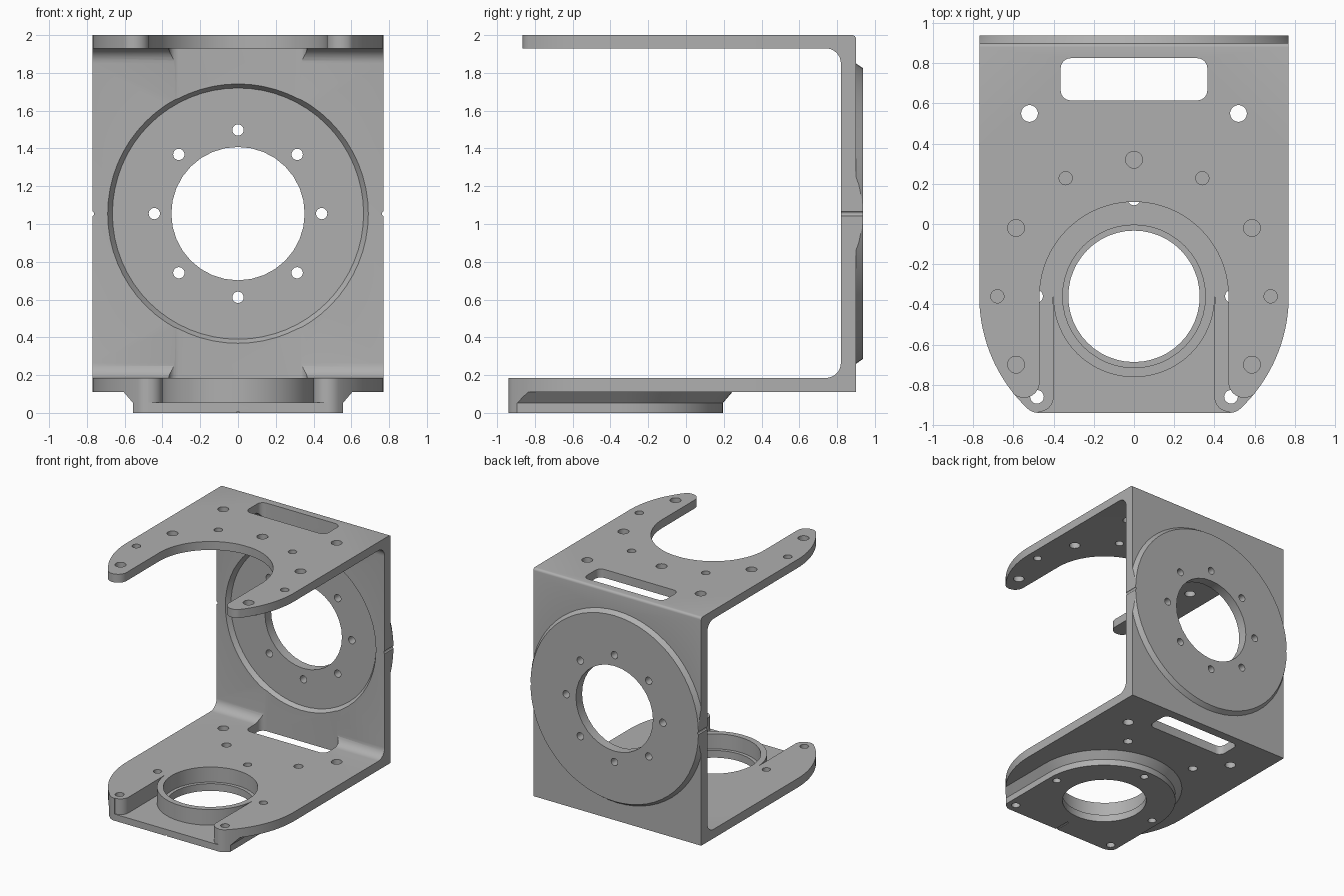
import bpy
import bmesh
from math import pi, cos, sin, atan2

cube = bpy.data.objects.get("Cube")
if cube:
    bpy.data.objects.remove(cube, do_unlink=True)

metal = bpy.data.materials.new("grey_metal")
metal.use_nodes = True
GREY = (0.43, 0.43, 0.43, 1)
metal.diffuse_color = GREY
metal.node_tree.nodes["Principled BSDF"].inputs["Base Color"].default_value = GREY

AXES = {"Z": lambda a, b, c: (a, b, c),
        "Y": lambda a, b, c: (a, c, b),
        "X": lambda a, b, c: (c, a, b)}
HALF = 0.77          # half width of the bracket, also the nose radius
BORE_Y = -0.36       # centre of the lower bore
DISC_Z = 1.055       # centre of the back disc


def arc(cx, cy, r, start, end, n=24):
    return [(cx + r * cos(start + (end - start) * i / n),
             cy + r * sin(start + (end - start) * i / n)) for i in range(n + 1)]


def circle(cx, cy, r, n=48):
    return arc(cx, cy, r, 0, 2 * pi, n)[:-1]


def mirrored(half):
    """Close a right-hand outline with its mirror image."""
    return half + [(-x, y) for x, y in reversed(half)]


def loft(name, sections, axis="Z"):
    """Solid through outlines (outline, height) with equal point counts."""
    bm = bmesh.new()
    rings = [[bm.verts.new(AXES[axis](a, b, h)) for a, b in pts] for pts, h in sections]
    bm.faces.new(rings[0])
    bm.faces.new(rings[-1])
    for low, high in zip(rings, rings[1:]):
        for i in range(len(low)):
            j = (i + 1) % len(low)
            bm.faces.new((low[i], low[j], high[j], high[i]))
    bmesh.ops.recalc_face_normals(bm, faces=bm.faces)
    mesh = bpy.data.meshes.new(name)
    bm.to_mesh(mesh)
    bm.free()
    mesh.materials.append(metal)
    obj = bpy.data.objects.new(name, mesh)
    bpy.context.collection.objects.link(obj)
    return obj


def prism(name, pts, low, high, axis="Z"):
    return loft(name, [(pts, low), (pts, high)], axis)


def combine(target, other, operation):
    """Apply a boolean and discard the second solid."""
    mod = target.modifiers.new("shape", "BOOLEAN")
    mod.operation, mod.solver, mod.object = operation, "EXACT", other
    graph = bpy.context.evaluated_depsgraph_get()
    mesh = bpy.data.meshes.new_from_object(target.evaluated_get(graph))
    target.modifiers.clear()
    target.data = mesh
    bpy.data.objects.remove(other, do_unlink=True)


def drill(target, x, y, r, low, high, axis="Z", n=20):
    combine(target, prism("drill", circle(x, y, r, n), low, high, axis), "DIFFERENCE")


# Back wall with filleted bends and short plate stubs
SEAM = 0.4
profile = ([(SEAM, 2)] + arc(0.88, 1.98, 0.02, pi / 2, 0, 4)
           + [(0.9, 0.11), (SEAM, 0.11), (SEAM, 0.185)]
           + arc(0.74, 0.265, 0.08, -pi / 2, 0, 8)
           + arc(0.74, 1.85, 0.08, 0, pi / 2, 8) + [(SEAM, 1.93)])
bracket = prism("bracket", profile, -HALF, HALF, "X")

# Back disc: raised outside, trimmed to the bracket width, dished inside
disc = loft("back_disc", [(circle(0, DISC_Z, r, 64), y) for r, y in
                          ((0.795, 0.87), (0.795, 0.9), (0.77, 0.937))], "Y")
trim = [(HALF, 0), (HALF, 2), (-HALF, 2), (-HALF, 0)]
combine(disc, prism("trim", trim, 0.8, 1, "Y"), "INTERSECT")
combine(bracket, disc, "UNION")
dish = loft("dish", [(circle(0, DISC_Z, r, 64), y) for r, y in
                     ((0.69, 0.75), (0.69, 0.82), (0.665, 0.857))], "Y")
combine(bracket, dish, "DIFFERENCE")

# Upper plate: forked nose with round tips
tip_x, tip_y, tip_r = 0.548, -0.787, 0.078
lean = atan2(tip_y - BORE_Y, tip_x)
upper = ([(HALF, SEAM)] + arc(0, BORE_Y, HALF, 0, lean, 16)
         + arc(tip_x, tip_y, tip_r, lean, -pi, 12)[1:]
         + arc(0, BORE_Y, 0.47, 0, pi / 2, 20)[:-1])
upper_outline = mirrored(upper)
combine(bracket, prism("upper_plate", upper_outline, 1.93, 2), "UNION")

# Lower plate: solid nose with a raised pad below
tip_x, tip_y, tip_r = 0.475, -0.86, 0.08
lean = atan2(tip_y - BORE_Y, tip_x)
lower_outline = mirrored([(HALF, SEAM)] + arc(0, BORE_Y, HALF, 0, lean, 18)
                         + arc(tip_x, tip_y, tip_r, lean, -pi / 2, 8)[1:])
combine(bracket, prism("lower_plate", lower_outline, 0.11, 0.185), "UNION")


def pad_outline(r):
    return [(-r, -1.1), (r, -1.1)] + arc(0, BORE_Y, r, 0, pi, 40)


pad = loft("lower_pad", [(pad_outline(r), z) for r, z in
                         ((0.555, 0), (0.555, 0.052), (0.605, 0.11), (0.605, 0.15))])
combine(pad, prism("trim", lower_outline, -0.1, 0.3), "INTERSECT")
combine(bracket, pad, "UNION")

# Sunken channel in front of the bearing ring
channel = mirrored(arc(0, BORE_Y, 0.402, -pi / 2, 0, 20)[1:]
                   + arc(tip_x, tip_y, tip_r - 0.005, pi, 1.5 * pi, 8) + [(0.475, -1.1)])
combine(bracket, prism("channel", channel, 0.055, 0.4), "DIFFERENCE")

# Stepped lower bore and central opening of the disc
drill(bracket, 0, BORE_Y, 0.327, -0.2, 0.4, n=48)
drill(bracket, 0, BORE_Y, 0.355, 0.06, 0.4, n=48)
drill(bracket, 0, DISC_Z, 0.353, 0.6, 1.1, "Y", 32)

# Rounded slots near the bend, through both plates
r = 0.05
slot = mirrored(arc(0.365 - r, 0.615 + r, r, -pi / 2, 0, 6)
                + arc(0.365 - r, 0.825 - r, r, 0, pi / 2, 6))
for low, high in ((-0.1, 0.5), (1.6, 2.2)):
    combine(bracket, prism("slot", slot, low, high), "DIFFERENCE")

# Disc bolt circle and the small side notches
for i in range(8):
    a = i * pi / 4
    drill(bracket, 0.443 * cos(a), DISC_Z + 0.443 * sin(a), 0.03, 0.6, 1.1, "Y")
for side in (-1, 1):
    drill(bracket, side * 0.775, DISC_Z, 0.013, 0.6, 1.1, "Y", 12)

# Upper plate holes
drill(bracket, 0, 0.32, 0.042, 1.8, 2.2)
for x, y, r in ((0.52, 0.55, 0.042), (0.34, 0.228, 0.033), (0.587, -0.02, 0.042),
                (0.68, -0.36, 0.033), (0.587, -0.7, 0.042)):
    for side in (-1, 1):
        drill(bracket, side * x, y, r, 1.8, 2.2)

# Lower plate holes
drill(bracket, 0, 0.125, 0.032, -0.2, 0.4)
for x, y, r in ((0.52, 0.55, 0.042), (0.33, 0.32, 0.036),
                (0.485, BORE_Y, 0.032), (0.483, -0.86, 0.034)):
    for side in (-1, 1):
        drill(bracket, side * x, y, r, -0.2, 0.4)

# Fine groove under the pad at the front
drill(bracket, 0, 0, 0.008, -1.1, -0.8, "Y", 8)

bpy.ops.object.select_all(action="DESELECT")
bracket.select_set(True)
bpy.context.view_layer.objects.active = bracket
bpy.ops.object.shade_smooth_by_angle(angle=pi / 7)
